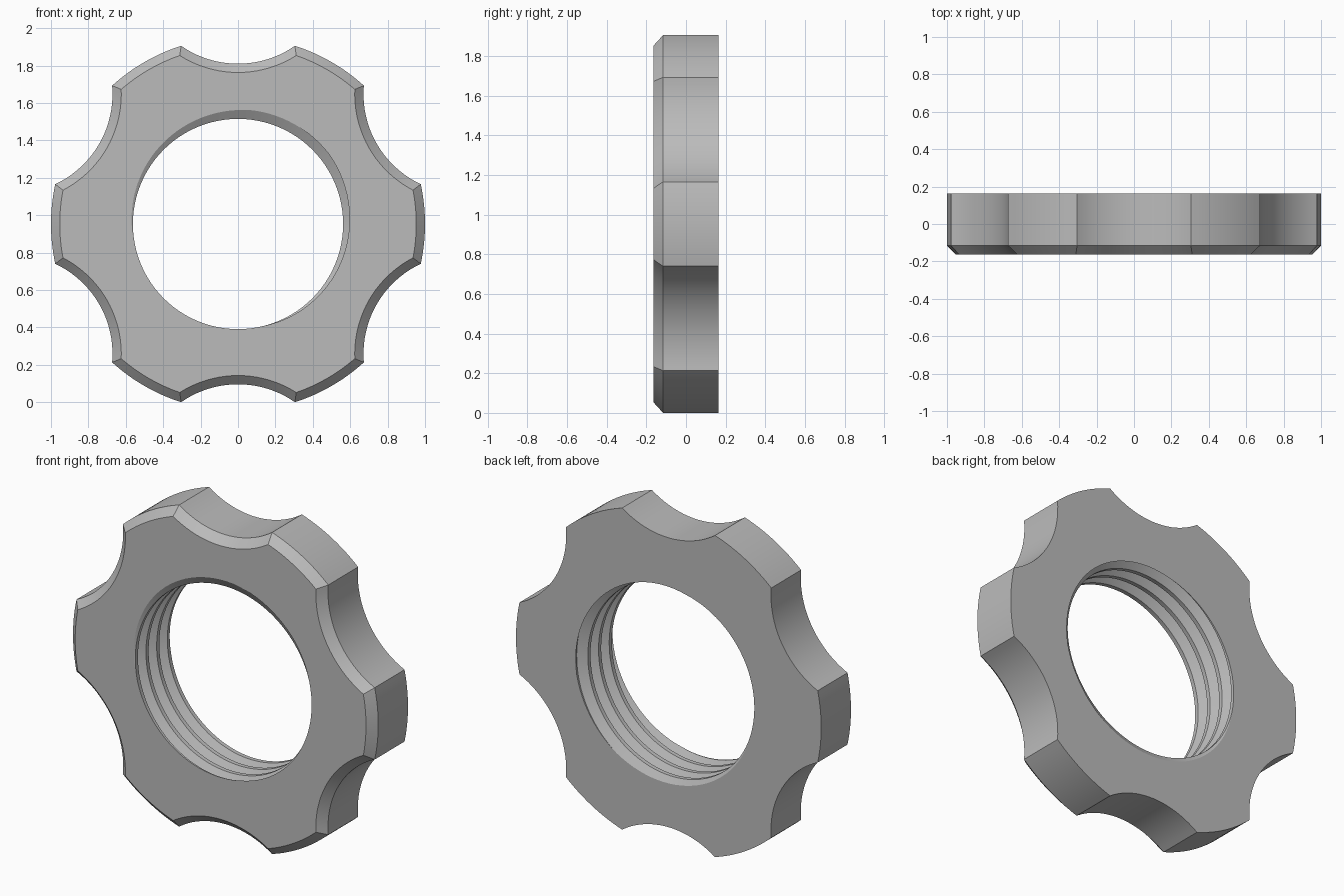
import bpy, bmesh, math

if "Cube" in bpy.data.objects:
    bpy.data.objects.remove(bpy.data.objects["Cube"])

HALF = 0.163                  # half thickness along y
CZ = 0.953                    # height of the ring axis
CHAMFER = 0.047
SCALLOP_D, SCALLOP_R = 1.389, 0.532
PITCH, MINOR, MAJOR = 0.1, 0.562, 0.613
SEG = 96                      # bore steps per turn


def outline(inset):
    """Six lobes parted by six round scallops, shrunk by inset."""
    R, r, d = 1.0 - inset, SCALLOP_R + inset, SCALLOP_D
    a = math.acos((R * R + d * d - r * r) / (2 * R * d))
    b = math.asin(R * math.sin(a) / r)
    pts = []
    for k in range(6):
        c = math.radians(30 + 60 * k)
        n = 20                # scallop arc
        for i in range(n):
            t = -b + 2 * b * i / n
            u, v = d - r * math.cos(t), r * math.sin(t)
            pts.append((u * math.cos(c) - v * math.sin(c),
                        u * math.sin(c) + v * math.cos(c)))
        m = 12                # lobe arc
        for i in range(m):
            t = c + a + (math.radians(60) - 2 * a) * i / m
            pts.append((R * math.cos(t), R * math.sin(t)))
    return pts


bm = bmesh.new()

# Threaded bore: right-hand helix with flat crests and roots
profile = [(-1 / 16, MAJOR), (1 / 16, MAJOR), (3 / 8, MINOR), (5 / 8, MINOR), (15 / 16, MAJOR)]
start = math.radians(60)
rows = []
for i in range(-3 * SEG, 6 * SEG + 1):
    t = start - 2 * math.pi * i / SEG
    y = -HALF + PITCH * i / SEG
    rows.append([bm.verts.new((r * math.cos(t), y + PITCH * p, CZ + r * math.sin(t)))
                 for p, r in profile])
for a, b in zip(rows, rows[1:]):
    for k in range(4):
        bm.faces.new((a[k], b[k], b[k + 1], a[k + 1]))
bmesh.ops.remove_doubles(bm, verts=bm.verts[:], dist=1e-5)
for s in (-1, 1):
    bmesh.ops.bisect_plane(bm, geom=bm.verts[:] + bm.edges[:] + bm.faces[:], dist=1e-6,
                           plane_co=(0, s * HALF, 0), plane_no=(0, s, 0), clear_outer=True)
bmesh.ops.remove_doubles(bm, verts=bm.verts[:], dist=1e-5)

# Scalloped outer wall with a chamfer at the front
loops = [[bm.verts.new((x, y, CZ + z)) for x, z in outline(inset)]
         for y, inset in ((-HALF, CHAMFER), (-HALF + CHAMFER, 0), (HALF, 0))]
for lo, hi in zip(loops, loops[1:]):
    for i in range(len(lo)):
        j = (i + 1) % len(lo)
        bm.faces.new((lo[i], lo[j], hi[j], hi[i]))

# Flat front and back faces between the rim and the bore
for s in (-1, 1):
    rim = [e for e in bm.edges if e.is_boundary
           and all(abs(v.co.y - s * HALF) < 1e-4 for v in e.verts)]
    bmesh.ops.triangle_fill(bm, edges=rim, use_beauty=True, normal=(0, s, 0))
bmesh.ops.recalc_face_normals(bm, faces=bm.faces[:])

mesh = bpy.data.meshes.new("scalloped_lock_ring")
bm.to_mesh(mesh)
bm.free()
ring = bpy.data.objects.new("scalloped_lock_ring", mesh)
bpy.context.collection.objects.link(ring)

grey = bpy.data.materials.new("plain_grey")
grey.diffuse_color = (0.5, 0.5, 0.5, 1)
grey.use_nodes = True
grey.node_tree.nodes["Principled BSDF"].inputs["Base Color"].default_value = grey.diffuse_color
mesh.materials.append(grey)

bpy.context.view_layer.objects.active = ring
ring.select_set(True)
bpy.ops.object.shade_smooth_by_angle(angle=math.radians(25))
